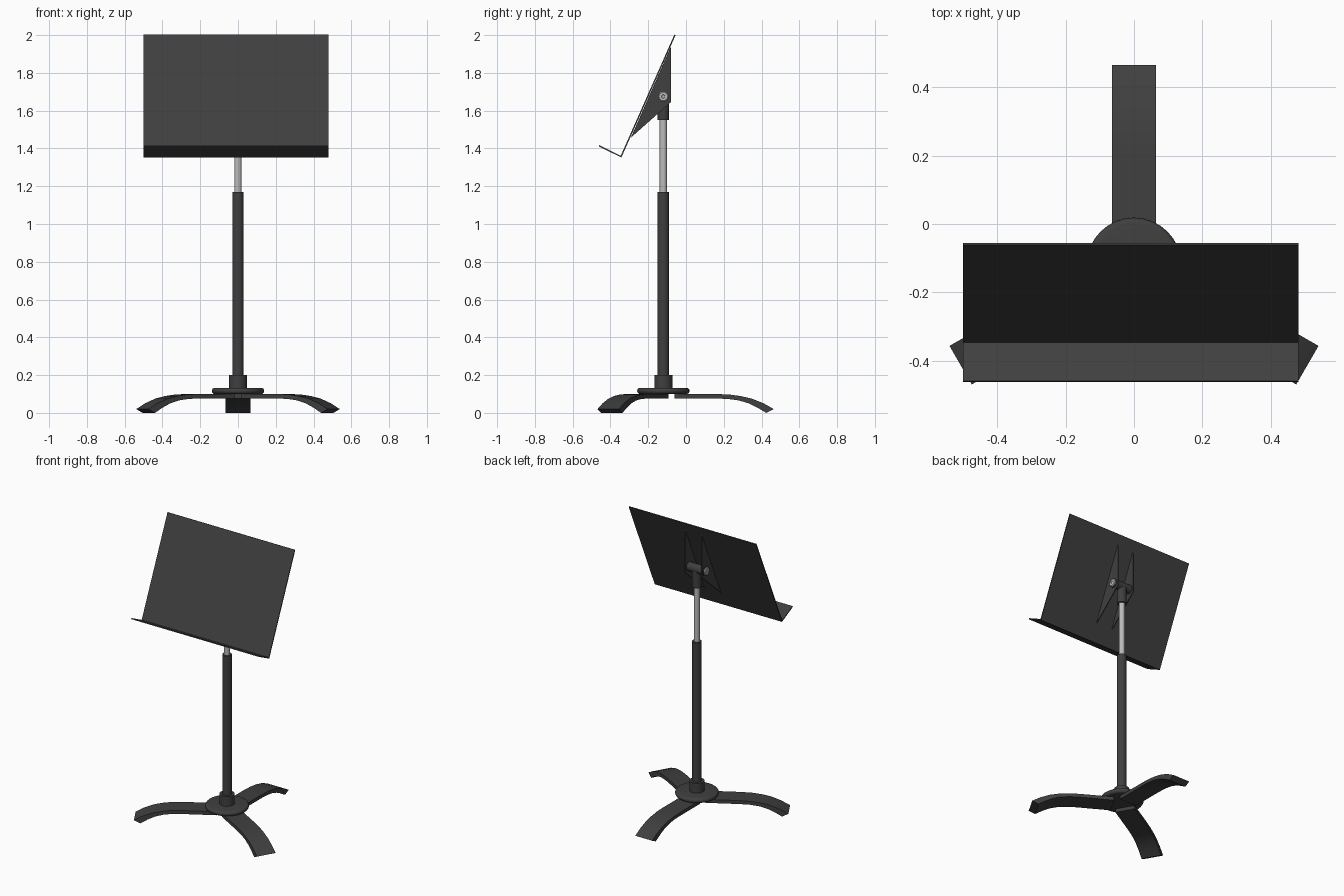
import bpy, bmesh, math
from mathutils import Matrix, Vector

if "Cube" in bpy.data.objects:
    bpy.data.objects.remove(bpy.data.objects["Cube"])

POLE_Y = -0.12


def material(name, v):
    m = bpy.data.materials.new(name)
    m.diffuse_color = (v, v, v, 1)
    m.use_nodes = True
    m.node_tree.nodes["Principled BSDF"].inputs["Base Color"].default_value = m.diffuse_color
    return m


DARK, STEEL = material("dark_metal", 0.05), material("steel", 0.5)


def finish(name, bm, mat, smooth=True):
    bmesh.ops.recalc_face_normals(bm, faces=bm.faces)
    me = bpy.data.meshes.new(name)
    bm.to_mesh(me)
    bm.free()
    me.materials.append(mat)
    ob = bpy.data.objects.new(name, me)
    bpy.context.collection.objects.link(ob)
    if smooth:
        bpy.ops.object.select_all(action='DESELECT')
        ob.select_set(True)
        bpy.context.view_layer.objects.active = ob
        bpy.ops.object.shade_smooth_by_angle(angle=math.radians(35))
    return ob


def lathe(name, profile, mat, matrix, steps=32):
    """Spin an (r, z) profile around z, with closed ends."""
    bm = bmesh.new()
    rings = []
    for r, z in profile:
        rings.append([bm.verts.new((r * math.cos(2 * math.pi * i / steps),
                                    r * math.sin(2 * math.pi * i / steps), z))
                      for i in range(steps)])
    for a, b in zip(rings, rings[1:]):
        for i in range(steps):
            j = (i + 1) % steps
            bm.faces.new((a[i], a[j], b[j], b[i]))
    bm.faces.new(rings[0])
    bm.faces.new(rings[-1])
    bm.transform(matrix)
    return finish(name, bm, mat)


def extrude_x(name, outline, x0, x1, mat, matrix=Matrix(), smooth=False):
    """Extrude a closed (y, z) outline along x."""
    bm = bmesh.new()
    f = bm.faces.new([bm.verts.new((x0, y, z)) for y, z in outline])
    new = bmesh.ops.extrude_face_region(bm, geom=[f])["geom"]
    bmesh.ops.translate(bm, vec=(x1 - x0, 0, 0),
                        verts=[v for v in new if isinstance(v, bmesh.types.BMVert)])
    bm.transform(matrix)
    return finish(name, bm, mat, smooth)


upright = Matrix.Translation((0, POLE_Y, 0))

# Three curved legs, 120 degrees apart
top = [(0.06, 0.10), (0.28, 0.10), (0.35, 0.097), (0.41, 0.089),
       (0.47, 0.075), (0.53, 0.051), (0.585, 0.020)]
bottom = [(0.545, 0.0), (0.50, 0.027), (0.45, 0.051), (0.40, 0.066),
          (0.34, 0.074), (0.28, 0.076), (0.06, 0.076)]
for i, n in enumerate(("back_leg", "left_leg", "right_leg")):
    extrude_x(n, top + bottom, -0.065, 0.065, DARK,
              upright @ Matrix.Rotation(i * 2 * math.pi / 3, 4, 'Z'), True)

# Base disc with rounded rim, collar, tubes and head socket
rim = [(0.122 + 0.0165 * math.cos(a), 0.1165 + 0.0165 * math.sin(a))
       for a in [math.radians(-90 + 22.5 * k) for k in range(9)]]
lathe("base_disc", rim, DARK, upright)
lathe("base_collar", [(0.048, 0.125), (0.048, 0.20)], DARK, upright)
lathe("outer_tube", [(0.03, 0.19), (0.03, 1.17)], DARK, upright)
lathe("inner_rod", [(0.019, 1.15), (0.019, 1.57)], STEEL, upright)
lathe("head_socket", [(0.03, 1.55), (0.03, 1.67)], DARK, upright)

# Tilt hinge with a bolt head on each end
hinge = Matrix.Translation((0, POLE_Y, 1.675)) @ Matrix.Rotation(math.pi / 2, 4, 'Y')
lathe("hinge_barrel", [(0.03, -0.072), (0.03, 0.072)], DARK, hinge)
for side, n in ((1, "right_bolt"), (-1, "left_bolt")):
    cap = [(0.027, 0.070), (0.027, 0.078), (0.022, 0.082), (0.010, 0.082), (0.008, 0.078)]
    lathe(n, [(r, side * z) for r, z in cap], STEEL, hinge)

# Triangular bracket fins behind the desk
fin = [(-0.292, 1.457), (-0.08, 1.94), (-0.08, 1.645)]
for side, n in ((1, "right_fin"), (-1, "left_fin")):
    extrude_x(n, fin, side * 0.06, side * 0.066, DARK)

# Desk panel and lip as one bent sheet
u = Vector((0.285, 0.647)).normalized()
w = Vector((-u.y, u.x))
t = 0.007
corner, tip, head = Vector((-0.342, 1.352)), Vector((-0.462, 1.411)), Vector((-0.055, 2.0))
sheet = [corner, head, head + w * t, corner + w * t + u * t, tip + u * t, tip]
extrude_x("desk_with_lip", sheet, -0.50, 0.48, DARK)
